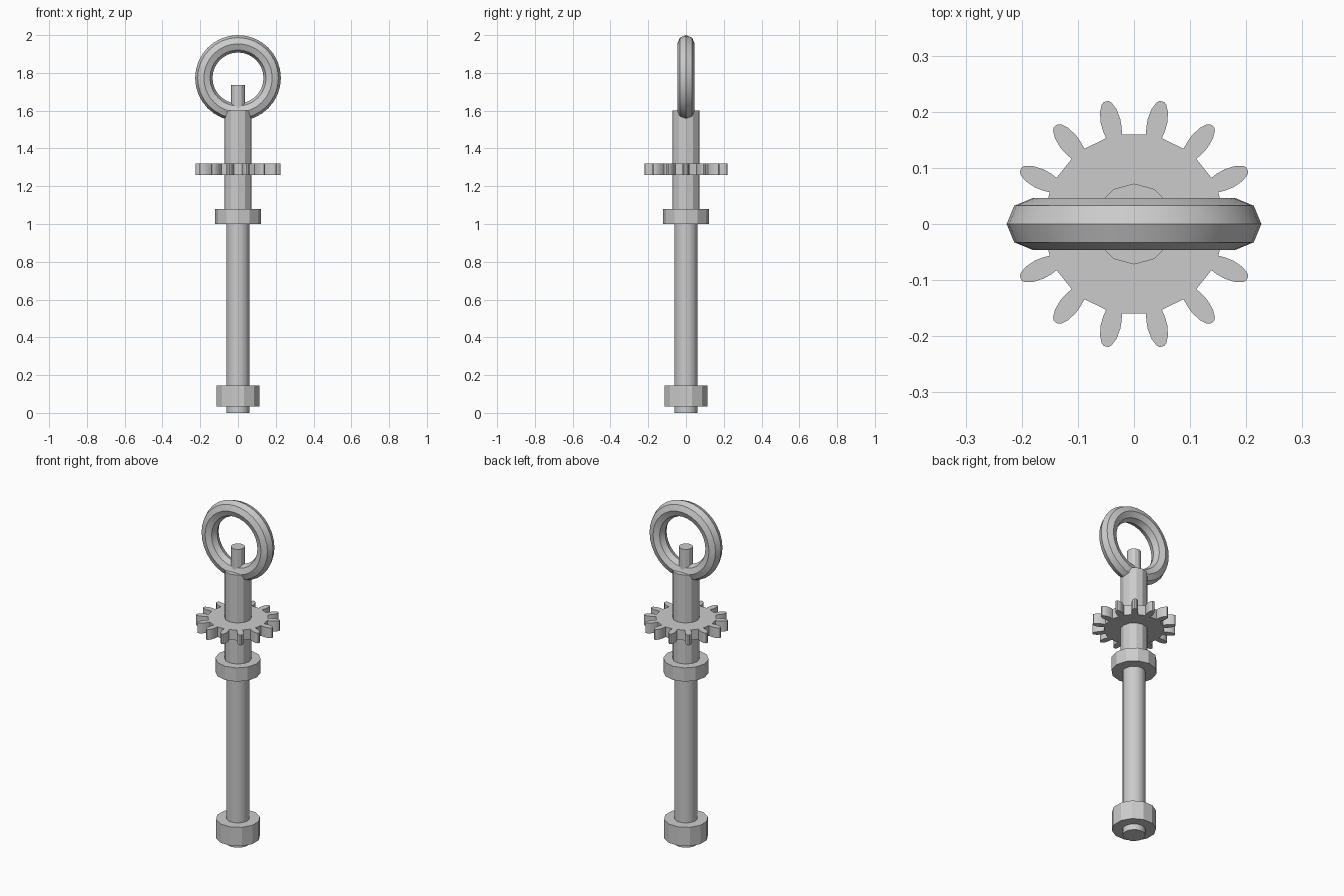
import bpy, bmesh
from math import pi, sin, cos, atan2, radians
from mathutils import Matrix

cube = bpy.data.objects.get("Cube")
if cube:
    bpy.data.objects.remove(cube)

# Single plain grey material
grey = bpy.data.materials.new("plain_grey")
grey.use_nodes = True
colour = (0.6, 0.6, 0.6, 1)
grey.diffuse_color = colour
grey.node_tree.nodes["Principled BSDF"].inputs["Base Color"].default_value = colour


def finish(obj, name, smooth=None):
    obj.name = name
    obj.data.materials.append(grey)
    if smooth:
        bpy.ops.object.select_all(action="DESELECT")
        obj.select_set(True)
        bpy.context.view_layer.objects.active = obj
        bpy.ops.object.shade_smooth_by_angle(angle=radians(smooth))


def cylinder(name, radius, bottom, top, sides=12, turn=0, smooth=None):
    bpy.ops.mesh.primitive_cylinder_add(
        vertices=sides, radius=radius, depth=top - bottom,
        location=(0, 0, (bottom + top) / 2))
    obj = bpy.context.object
    obj.data.transform(Matrix.Rotation(turn, 4, "Z"))
    finish(obj, name, smooth)


# Turned parts, bottom to top
cylinder("lower_shaft", 0.061, 0, 1.04, sides=16, smooth=30)
cylinder("end_nut", 0.118, 0.035, 0.145, turn=pi / 12)
cylinder("collar", 0.121, 1.0, 1.08)
cylinder("upper_shaft", 0.072, 1.04, 1.6)
cylinder("top_pin", 0.038, 1.58, 1.735)

# Ring with an octagonal section, standing upright
bpy.ops.mesh.primitive_torus_add(
    major_segments=32, minor_segments=8, major_radius=0.181, minor_radius=0.046,
    location=(0, 0, 1.773), rotation=(pi / 2, 0, 0))
finish(bpy.context.object, "ring", 30)

# Gear wheel: one tooth outline (distance from axis, half width) repeated around
half_tooth = [(0.16, 0.0143), (0.172, 0.0168), (0.188, 0.0178),
              (0.207, 0.015), (0.22, 0.009), (0.224, 0.004)]
tooth = [(r, -w) for r, w in half_tooth] + [(r, w) for r, w in reversed(half_tooth)]
teeth = 14
bm = bmesh.new()
verts = []
for i in range(teeth):
    a = 2 * pi * i / teeth
    for u, v in tooth:
        verts.append(bm.verts.new((u * cos(a) - v * sin(a), u * sin(a) + v * cos(a), 1.26)))
face = bm.faces.new(verts)
raised = bmesh.ops.extrude_face_region(bm, geom=[face])["geom"]
bmesh.ops.translate(bm, vec=(0, 0, 0.06),
                    verts=[g for g in raised if isinstance(g, bmesh.types.BMVert)])
bmesh.ops.recalc_face_normals(bm, faces=bm.faces)
mesh = bpy.data.meshes.new("gear_wheel")
bm.to_mesh(mesh)
bm.free()
gear = bpy.data.objects.new("gear_wheel", mesh)
bpy.context.collection.objects.link(gear)
finish(gear, "gear_wheel", 30)
